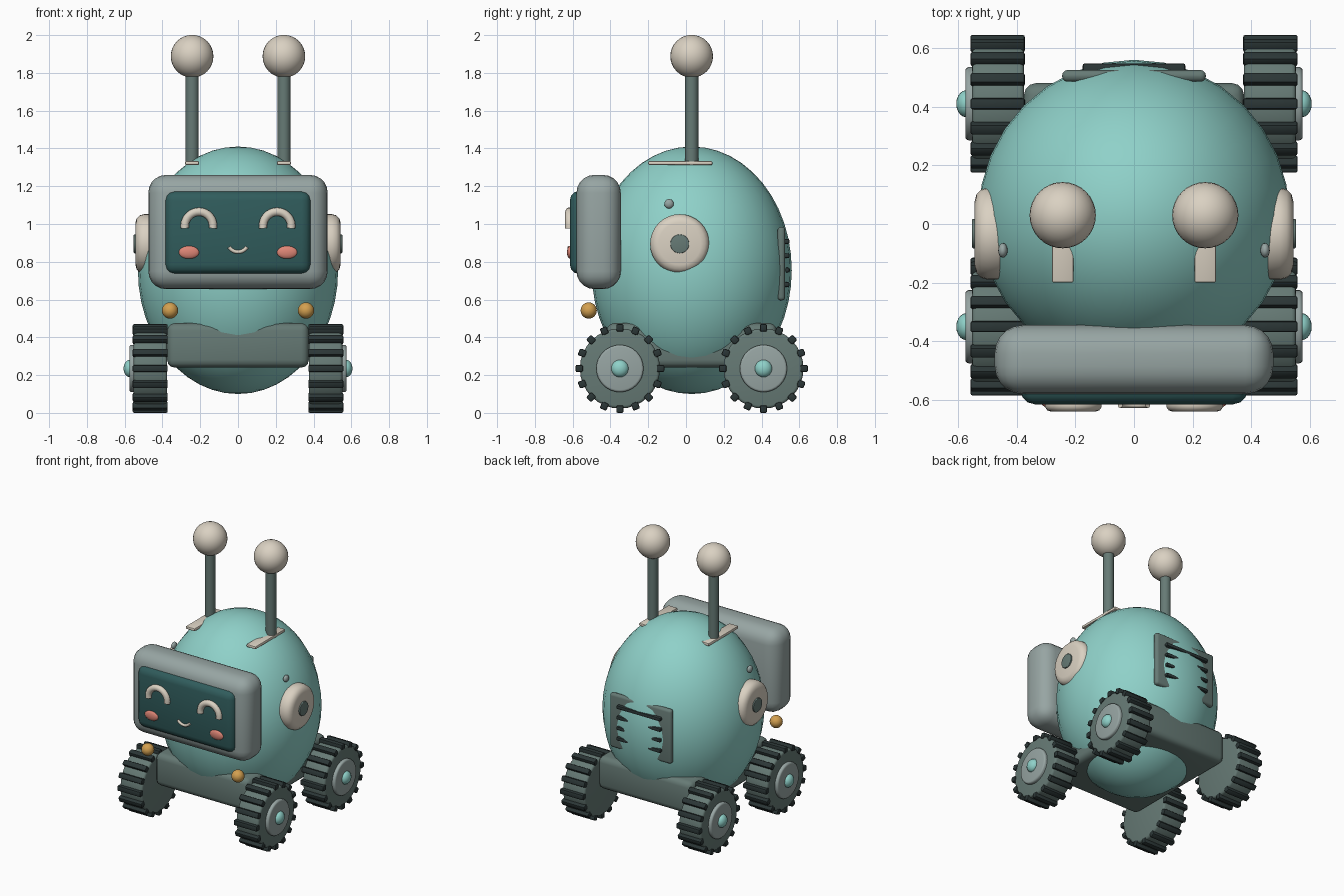
import bpy, bmesh, math
from mathutils import Matrix, Vector

if "Cube" in bpy.data.objects:
    bpy.data.objects.remove(bpy.data.objects["Cube"], do_unlink=True)


def material(name, r, g, b):
    lin = [((c / 255 + 0.055) / 1.055) ** 2.4 for c in (r, g, b)] + [1]
    m = bpy.data.materials.new(name)
    m.use_nodes = True
    m.diffuse_color = lin
    m.node_tree.nodes["Principled BSDF"].inputs["Base Color"].default_value = lin
    return m


TEAL = material("soft teal", 143, 209, 201)
GREY = material("light grey", 151, 165, 163)
SLATE = material("slate green", 102, 122, 117)
DARK = material("dark rubber", 43, 54, 54)
SCREEN = material("screen teal", 48, 92, 92)
CREAM = material("warm cream", 218, 209, 194)
AMBER = material("amber", 211, 160, 80)
BLUSH = material("blush pink", 222, 134, 118)


def finish(bm, name, mat, bevel=0, segments=3):
    mesh = bpy.data.meshes.new(name)
    bm.to_mesh(mesh)
    bm.free()
    ob = bpy.data.objects.new(name, mesh)
    bpy.context.collection.objects.link(ob)
    mesh.materials.append(mat)
    if bevel:
        mod = ob.modifiers.new("rounding", "BEVEL")
        mod.width, mod.segments = bevel, segments
        mod.limit_method = "ANGLE"
    bpy.ops.object.select_all(action="DESELECT")
    ob.select_set(True)
    bpy.context.view_layer.objects.active = ob
    if bevel:
        bpy.ops.object.modifier_apply(modifier="rounding")
    bpy.ops.object.shade_smooth_by_angle(angle=math.radians(40))
    return ob


def box(name, mat, low, high, bevel=0, segments=3):
    low, high = Vector(low), Vector(high)
    bm = bmesh.new()
    bmesh.ops.create_cube(bm, size=1, matrix=Matrix.Translation((low + high) / 2)
                          @ Matrix.Diagonal((high - low).to_4d()))
    return finish(bm, name, mat, bevel, segments)


def ball(name, mat, centre, radii, u=32, v=16):
    bm = bmesh.new()
    bmesh.ops.create_uvsphere(bm, u_segments=u, v_segments=v, radius=1,
                              matrix=Matrix.Translation(centre)
                              @ Matrix.Diagonal((*radii, 1)))
    return finish(bm, name, mat)


def rod(name, mat, start, end, radius, bevel=0, sides=32):
    start, end = Vector(start), Vector(end)
    axis = end - start
    turn = axis.to_track_quat("Z", "Y").to_matrix().to_4x4()
    bm = bmesh.new()
    bmesh.ops.create_cone(bm, cap_ends=True, segments=sides, radius1=radius,
                          radius2=radius, depth=axis.length,
                          matrix=Matrix.Translation((start + end) / 2) @ turn)
    return finish(bm, name, mat, bevel)


def arc(name, mat, centre, radius, thickness, first, last):
    """A round tube bent along a circle in the front plane."""
    curve = bpy.data.curves.new(name, "CURVE")
    curve.dimensions = "3D"
    curve.bevel_depth, curve.bevel_resolution = thickness, 3
    curve.use_fill_caps = True
    line = curve.splines.new("POLY")
    line.points.add(16)
    for i, p in enumerate(line.points):
        a = math.radians(first + (last - first) * i / 16)
        p.co = (centre[0] + radius * math.cos(a), centre[1],
                centre[2] + radius * math.sin(a), 1)
    ob = bpy.data.objects.new(name, curve)
    bpy.context.collection.objects.link(ob)
    curve.materials.append(mat)


def wheel(label, side, y):
    z, r = 0.235, 0.235
    rod(label + "_tire", SLATE, (side * 0.375, y, z), (side * 0.552, y, z), 0.212, 0.015)
    rod(label + "_hub", GREY, (side * 0.5, y, z), (side * 0.575, y, z), 0.125, 0.012)
    ball(label + "_hub_cap", TEAL, (side * 0.572, y, z), (0.034, 0.046, 0.046), 20, 12)
    bm = bmesh.new()
    for i in range(16):
        spin = Matrix.Rotation(i * math.tau / 16, 4, "X")
        place = Matrix.Translation((side * 0.465, y, z)) @ spin
        bmesh.ops.create_cube(bm, size=1, matrix=place
                              @ Matrix.Translation((0, 0, r - 0.02))
                              @ Matrix.Diagonal((0.186, 0.038, 0.04, 1)))
    finish(bm, label + "_treads", DARK, 0.008, 2)


# Body and chassis
ball("body", TEAL, (0, 0.03, 0.755), (0.53, 0.53, 0.655), 32, 24)
box("chassis", SLATE, (-0.375, -0.42, 0.24), (0.375, 0.48, 0.475), 0.04)

# Face display
box("display_frame", GREY, (-0.475, -0.58, 0.655), (0.475, -0.345, 1.26), 0.095, 5)
box("display_screen", SCREEN, (-0.387, -0.615, 0.735), (0.387, -0.48, 1.175), 0.05, 3)
arc("mouth", CREAM, (0, -0.617, 0.908), 0.056, 0.01, 212, 328)

# Mirrored details
for side, label in ((-1, "right"), (1, "left")):
    arc(label + "_eye", CREAM, (side * 0.207, -0.617, 0.99), 0.075, 0.023, -10, 190)
    ball(label + "_cheek", BLUSH, (side * 0.26, -0.614, 0.85), (0.054, 0.016, 0.034))
    ball(label + "_lamp", AMBER, (side * 0.36, -0.515, 0.542), (0.043,) * 3, 24, 12)

    rod(label + "_ear", CREAM, (side * 0.42, -0.033, 0.895),
        (side * 0.543, -0.033, 0.895), 0.157, 0.045)
    rod(label + "_ear_centre", SLATE, (side * 0.5, -0.033, 0.895),
        (side * 0.552, -0.033, 0.895), 0.05, 0.004)
    ball(label + "_side_bolt", GREY, (side * 0.447, -0.09, 1.107), (0.016, 0.025, 0.025), 16, 8)

    box(label + "_antenna_plate", CREAM, (side * 0.243 - 0.037, -0.2, 1.312),
        (side * 0.243 + 0.037, 0.14, 1.333), 0.007, 2)
    rod(label + "_antenna_rod", SLATE, (side * 0.243, 0.03, 1.29),
        (side * 0.243, 0.03, 1.83), 0.035)
    ball(label + "_antenna_ball", CREAM, (side * 0.243, 0.03, 1.888), (0.113,) * 3)

    wheel(label + "_front_wheel", side, -0.35)
    wheel(label + "_rear_wheel", side, 0.41)

# Rear vent
box("vent_panel", SLATE, (-0.245, 0.485, 0.595), (0.245, 0.525, 0.985), 0.018)
for i in range(4):
    z = 0.68 + i * 0.076
    box(f"vent_slat_{i + 1}", DARK, (-0.175, 0.5, z - 0.013), (0.175, 0.548, z + 0.013), 0.008, 2)
